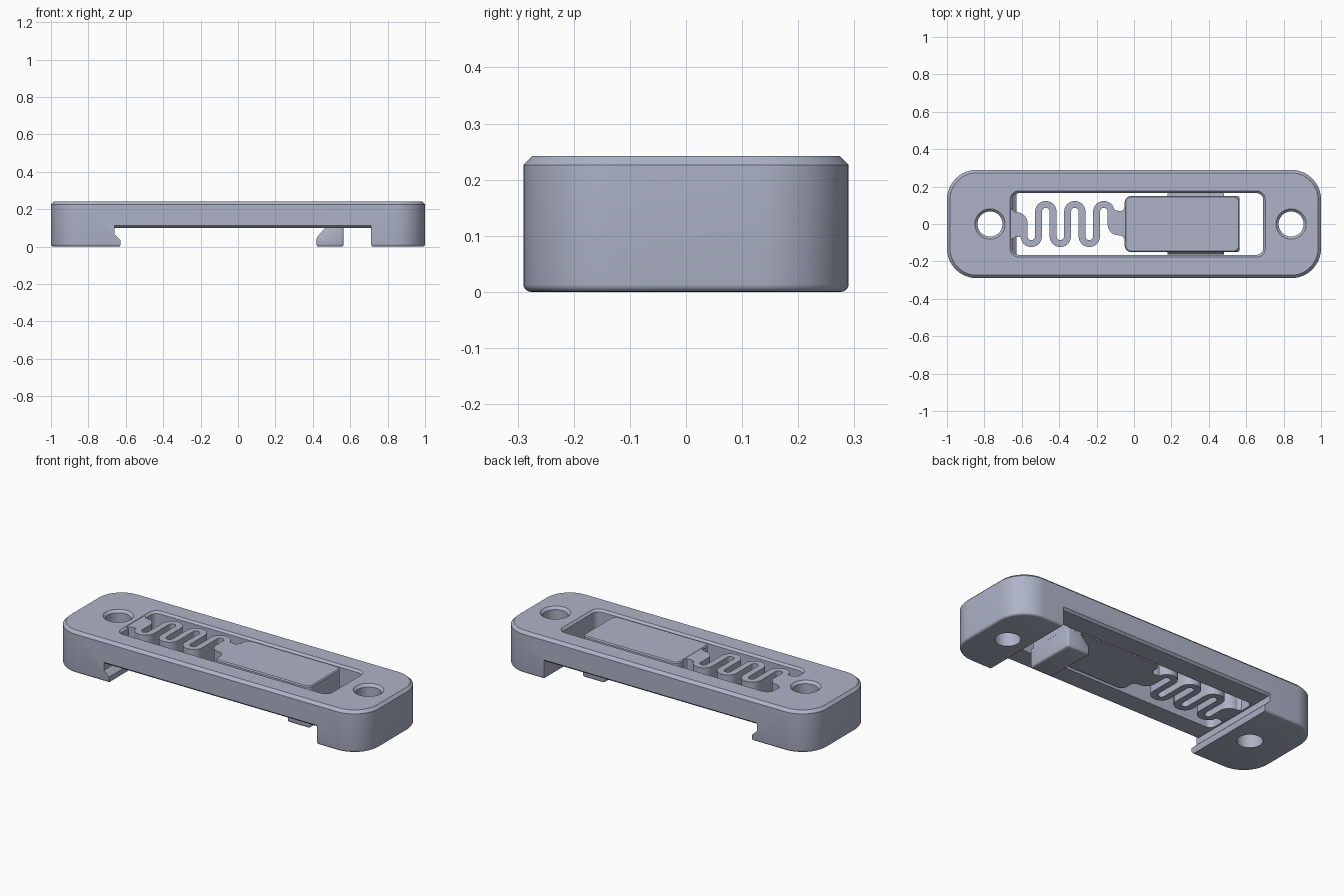
import bpy, bmesh, math

if "Cube" in bpy.data.objects:
    bpy.data.objects.remove(bpy.data.objects["Cube"])

mat = bpy.data.materials.new("blue_grey_plastic")
mat.diffuse_color = (0.42, 0.45, 0.57, 1)
mat.use_nodes = True
mat.node_tree.nodes["Principled BSDF"].inputs["Base Color"].default_value = mat.diffuse_color


def loft(name, rings):
    """Closed solid through a list of equal-length point rings."""
    bm = bmesh.new()
    vs = [[bm.verts.new(p) for p in r] for r in rings]
    n = len(rings[0])
    for a, b in zip(vs, vs[1:]):
        for i in range(n):
            j = (i + 1) % n
            bm.faces.new((a[i], a[j], b[j], b[i]))
    bm.faces.new(vs[0][::-1])
    bm.faces.new(vs[-1])
    bmesh.ops.recalc_face_normals(bm, faces=bm.faces)
    me = bpy.data.meshes.new(name)
    bm.to_mesh(me)
    bm.free()
    me.materials.append(mat)
    ob = bpy.data.objects.new(name, me)
    bpy.context.collection.objects.link(ob)
    return ob


def rounded(x0, x1, y, r, z, grow=0, seg=12):
    """Rounded rectangle ring, optionally grown outward."""
    x0, x1, y, r = x0 - grow, x1 + grow, y + grow, r + grow
    pts = []
    for k, (cx, cy) in enumerate([(x1 - r, y - r), (x0 + r, y - r),
                                  (x0 + r, r - y), (x1 - r, r - y)]):
        for i in range(seg + 1):
            a = math.pi / 2 * (k + i / seg)
            pts.append((cx + r * math.cos(a), cy + r * math.sin(a), z))
    return pts


def circle(x, r, z, n=48):
    return [(x + r * math.cos(2 * math.pi * i / n),
             r * math.sin(2 * math.pi * i / n), z) for i in range(n)]


def slab(name, pts, z0, z1):
    return loft(name, [[(x, y, z) for x, y in pts] for z in (z0, z1)])


def activate(ob):
    bpy.ops.object.select_all(action='DESELECT')
    bpy.context.view_layer.objects.active = ob
    ob.select_set(True)


def combine(ob, other, op):
    activate(ob)
    m = ob.modifiers.new("combine", 'BOOLEAN')
    m.operation, m.object, m.solver = op, other, 'EXACT'
    bpy.ops.object.modifier_apply(modifier=m.name)
    bpy.data.objects.remove(other)


def smooth(ob):
    activate(ob)
    bpy.ops.object.shade_smooth_by_angle(angle=math.radians(30))


# Frame: rounded bar, soft bottom edge, chamfered top
E = 0.014
fillet = [(E * (1 - math.cos(t)), E * (1 - math.sin(t)))
          for t in (math.pi / 2 * i / 4 for i in range(5))]
rings = [rounded(-1, 1, 0.29, 0.16, z, -d) for d, z in reversed(fillet)]
rings = [rounded(-1, 1, 0.29, 0.16, E * (1 - math.cos(t)), -E * (1 - math.sin(t)))
         for t in (math.pi / 2 * i / 4 for i in range(5))]
rings += [rounded(-1, 1, 0.29, 0.16, 0.226), rounded(-1, 1, 0.29, 0.16, 0.242, -0.016)]
frame = loft("frame", rings)


# Rail channel underneath, undercut at the fixed hook, ceiling flared at both sides
def channel(y, up):
    c = 0.1 + up
    return [(x, y, z) for x, z in [(0.725, -0.02), (0.712, 0.012), (0.712, c), (-0.66, c),
                                   (-0.66, 0.065), (-0.627, 0.034), (-0.627, 0.012),
                                   (-0.64, -0.02)]]


combine(frame, loft("channel_cutter", [channel(-0.31, 0.03), channel(-0.277, 0),
                                       channel(0.277, 0), channel(0.31, 0.03)]), 'DIFFERENCE')

# Window with chamfered rim
win = (-0.65, 0.69, 0.165, 0.035)
combine(frame, loft("window_cutter", [rounded(*win, 0.085), rounded(*win, 0.23),
                                      rounded(*win, 0.262, 0.032)]), 'DIFFERENCE')

# Screw holes with chamfered rims
for hx in (-0.77, 0.84):
    combine(frame, loft("hole_cutter", [circle(hx, 0.067, -0.05), circle(hx, 0.067, 0.228),
                                        circle(hx, 0.097, 0.258)]), 'DIFFERENCE')
smooth(frame)

# Slider plate
LOW, TOP = 0.104, 0.241
plate = (-0.05, 0.565, 0.15, 0.035)
slider = loft("slider", [rounded(*plate, LOW), rounded(*plate, TOP - 0.006),
                         rounded(*plate, TOP, -0.006)])
# Guide ridges on the slider sides
for s in (-1, 1):
    combine(slider, loft("guide_ridge", [[(x, s * 0.14, 0.13), (x, s * 0.163, 0.16),
                                          (x, s * 0.163, 0.185), (x, s * 0.14, 0.215)]
                                         for x in (0.18, 0.48)]), 'UNION')
smooth(slider)

# Moving catch under the slider
latch = loft("catch", [[(x, y, z) for x, z in [(0.565, 0), (0.565, 0.115), (0.48, 0.115),
                                               (0.42, 0.048), (0.42, 0)]]
                       for y in (-0.15, 0.15)])
activate(latch)
b = latch.modifiers.new("soft_edges", 'BEVEL')
b.width, b.segments = 0.012, 3
bpy.ops.object.modifier_apply(modifier=b.name)
smooth(latch)

# Serpentine spring: centre line offset to both sides
R, W, H, X0 = 0.0388, 0.0185, 0.066, -0.588


def arc(cx, cy, r, a0, a1, n=12):
    out = []
    for i in range(n + 1):
        a = math.radians(a0 + (a1 - a0) * i / n)
        out.append((cx + r * math.cos(a), cy + r * math.sin(a)))
    return out


path = [(-0.67, 0.045)] + arc(X0 - 0.04, 0.005, 0.04, 90, 0, 8)
for i in range(6):
    cx = X0 + R * (2 * i + 1)
    path += arc(cx, -H, R, 180, 360) if i % 2 == 0 else arc(cx, H, R, 180, 0)
XE = X0 + 12 * R
path += arc(XE + 0.04, -0.002, 0.04, 180, 270, 8) + [(-0.03, -0.042)]
left, right = [], []
for i, (x, y) in enumerate(path):
    ax, ay = path[max(i - 1, 0)]
    bx, by = path[min(i + 1, len(path) - 1)]
    d = math.hypot(bx - ax, by - ay)
    nx, ny = -(by - ay) / d * W, (bx - ax) / d * W
    left.append((x + nx, y + ny))
    right.append((x - nx, y - ny))
spring = slab("spring", left + right[::-1], LOW, TOP - 0.001)
smooth(spring)

# Flared roots joining the spring to the frame and to the slider
roots = {
    "spring_frame_root": [(-0.67, 0.085), (-0.65, 0.078), (-0.64, 0.066), (-0.61, 0.055),
                          (-0.59, 0.01), (-0.59, -0.068), (-0.606, -0.07), (-0.635, -0.07),
                          (-0.65, -0.08), (-0.67, -0.09)],
    "spring_slider_root": [(-0.03, 0.1), (-0.05, 0.088), (-0.058, 0.074), (-0.075, 0.068),
                           (-0.095, 0.074), (-0.122, 0.07), (-0.122, -0.02), (-0.1, -0.05),
                           (-0.075, -0.06), (-0.058, -0.068), (-0.05, -0.085), (-0.03, -0.1)],
}
for name, pts in roots.items():
    smooth(slab(name, pts, LOW, TOP - 0.001))
